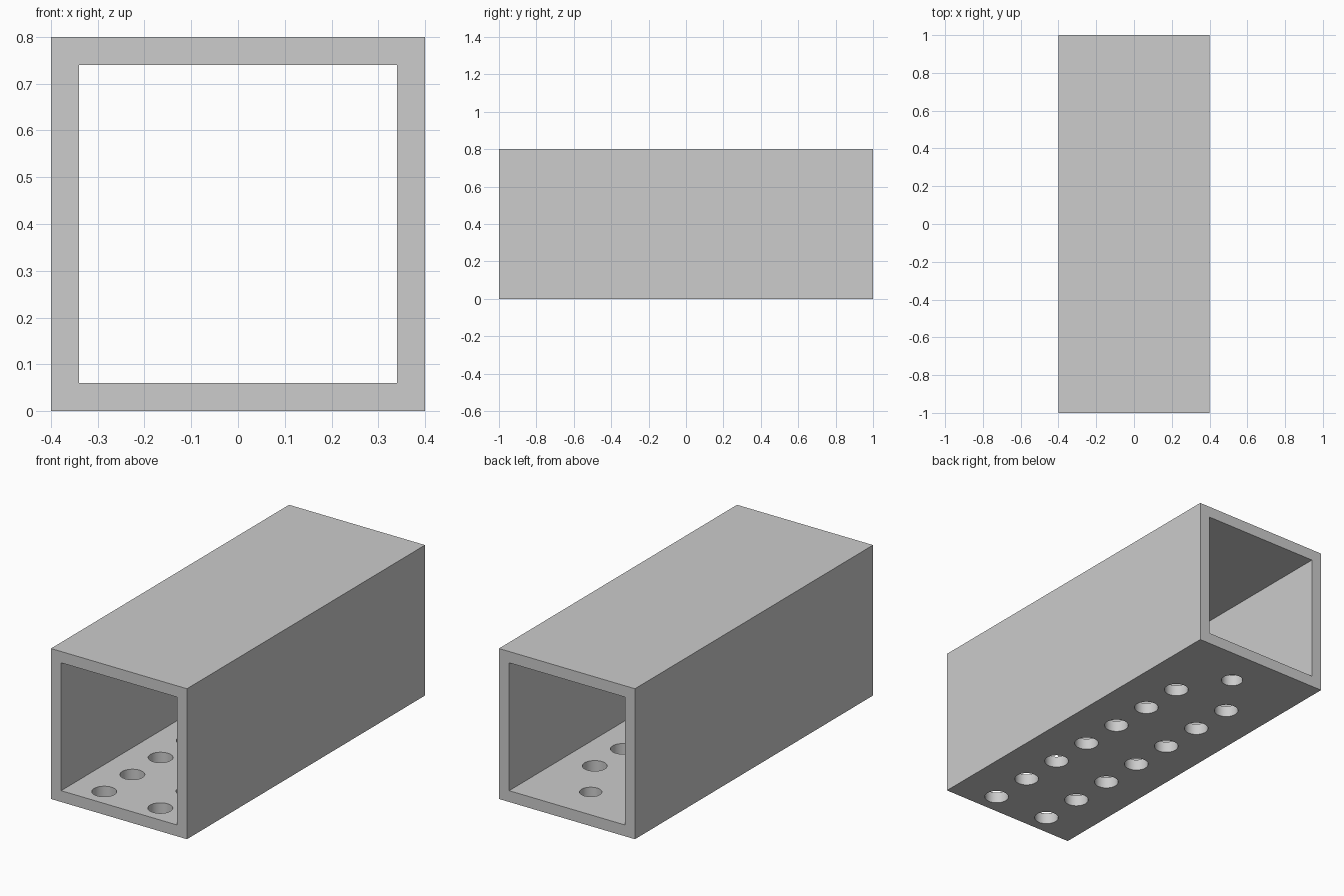
import bpy, bmesh
from mathutils import Matrix, Vector

if "Cube" in bpy.data.objects:
    bpy.data.objects.remove(bpy.data.objects["Cube"], do_unlink=True)

WIDTH, LENGTH, WALL = 0.8, 2.0, 0.06
ROW_X, FIRST_Y, PITCH = 0.165, -0.888, 0.2365

grey = bpy.data.materials.new("light_grey")
grey.use_nodes = True
grey.diffuse_color = (0.604, 0.604, 0.604, 1)
grey.node_tree.nodes["Principled BSDF"].inputs["Base Color"].default_value = grey.diffuse_color


def make_object(name, bm):
    bmesh.ops.recalc_face_normals(bm, faces=bm.faces)
    mesh = bpy.data.meshes.new(name)
    bm.to_mesh(mesh)
    bm.free()
    mesh.materials.append(grey)
    obj = bpy.data.objects.new(name, mesh)
    bpy.context.collection.objects.link(obj)
    return obj


# Square tube: a frame profile extruded from front to back
bm = bmesh.new()


def square(inset):
    h = WIDTH / 2 - inset
    return [bm.verts.new((sx * h, -LENGTH / 2, WIDTH / 2 + sz * h))
            for sx, sz in ((-1, -1), (1, -1), (1, 1), (-1, 1))]


outer, inner = square(0), square(WALL)
frame = [bm.faces.new((outer[i], outer[(i + 1) % 4], inner[(i + 1) % 4], inner[i]))
         for i in range(4)]
result = bmesh.ops.extrude_face_region(bm, geom=frame, use_keep_orig=True)
moved = [g for g in result["geom"] if isinstance(g, bmesh.types.BMVert)]
bmesh.ops.translate(bm, verts=moved, vec=Vector((0, LENGTH, 0)))
tube = make_object("square_tube", bm)

# Floor holes: two rows, plus one smaller hole near the back
holes = [(sx * ROW_X, FIRST_Y + i * PITCH, 0.06) for sx in (-1, 1) for i in range(7)]
holes.append((0.01, 0.786, 0.054))
bm = bmesh.new()
for x, y, r in holes:
    bmesh.ops.create_cone(bm, cap_ends=True, segments=48, radius1=r, radius2=r,
                          depth=WALL * 3, matrix=Matrix.Translation((x, y, WALL / 2)))
cutter = make_object("hole_cutter", bm)
cutter.hide_render = True

cut = tube.modifiers.new("floor_holes", 'BOOLEAN')
cut.operation = 'DIFFERENCE'
cut.solver = 'EXACT'
cut.object = cutter

# Apply the cut, drop the helper and smooth the round hole walls
bpy.ops.object.select_all(action='DESELECT')
tube.select_set(True)
bpy.context.view_layer.objects.active = tube
bpy.ops.object.modifier_apply(modifier=cut.name)
bpy.data.objects.remove(cutter, do_unlink=True)
bpy.ops.object.shade_smooth_by_angle()
